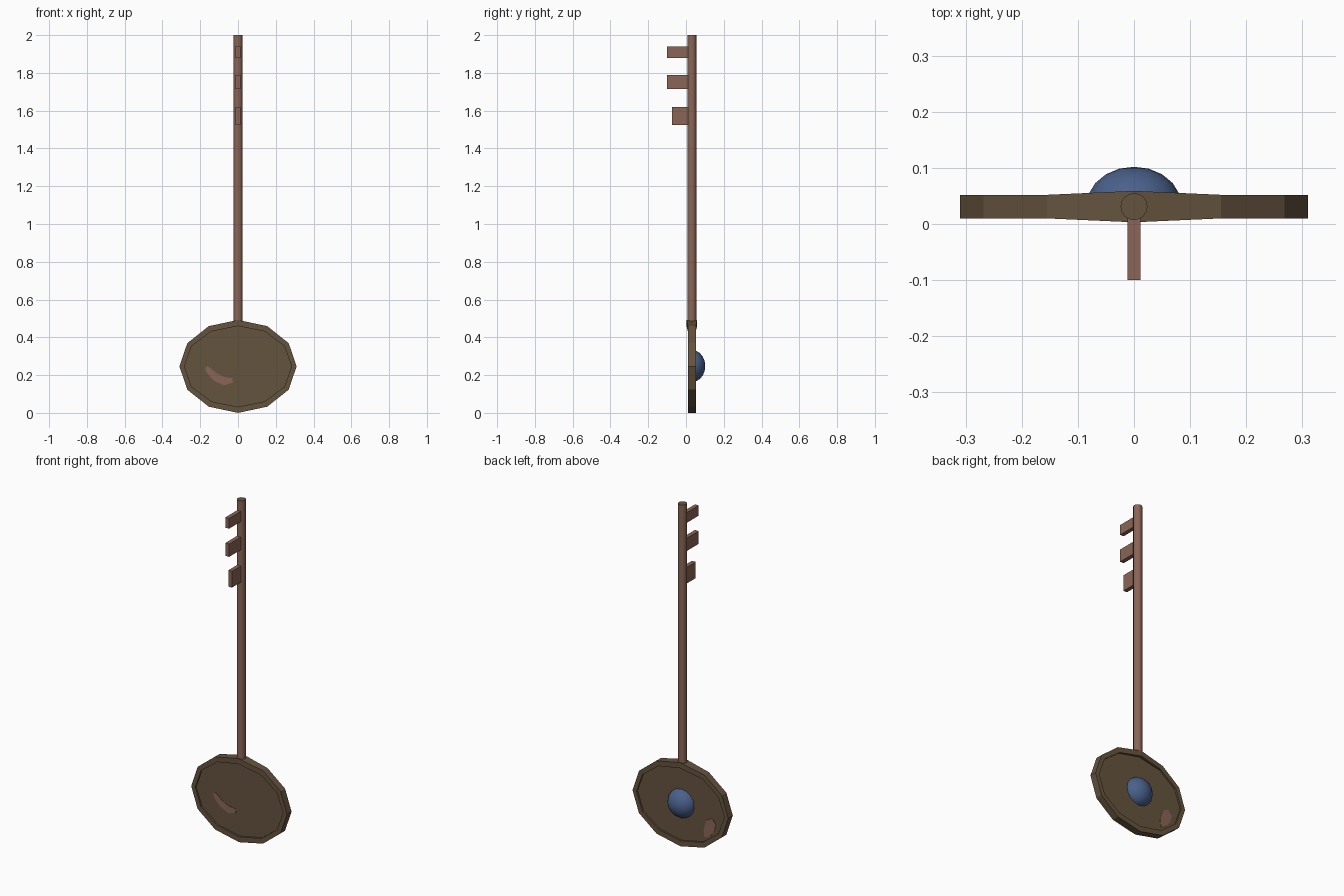
import bpy, bmesh, math
from mathutils import Matrix

if "Cube" in bpy.data.objects:
    bpy.data.objects.remove(bpy.data.objects["Cube"])


def srgb(*c):
    return [((v / 255 + 0.055) / 1.055) ** 2.4 for v in c] + [1.0]


def material(name, *c):
    m = bpy.data.materials.new(name)
    m.diffuse_color = srgb(*c)
    m.use_nodes = True
    m.node_tree.nodes["Principled BSDF"].inputs["Base Color"].default_value = m.diffuse_color
    return m


COPPER = material("copper brown", 138, 102, 86)
OLIVE = material("dark olive brown", 101, 84, 62)
BLUE = material("slate blue", 74, 97, 140)

MID_Y = 0.031          # middle plane of the key
CZ, RX, RZ = 0.246, 0.31, 0.246


def finish(bm, name, mats, smooth=False):
    bmesh.ops.recalc_face_normals(bm, faces=bm.faces)
    me = bpy.data.meshes.new(name)
    bm.to_mesh(me)
    bm.free()
    ob = bpy.data.objects.new(name, me)
    bpy.context.collection.objects.link(ob)
    for m in mats:
        me.materials.append(m)
    if smooth:
        bpy.ops.object.select_all(action='DESELECT')
        bpy.context.view_layer.objects.active = ob
        ob.select_set(True)
        bpy.ops.object.shade_smooth_by_angle(angle=math.radians(40))
    return ob


# Twelve-sided oval bow: raised rim, recessed floors, swollen at the shaft joint
def bow():
    bm = bmesh.new()
    n = 12

    def ring(rx, rz, half, swell):
        vs = []
        for i in range(n):
            a = math.pi / 2 + 2 * math.pi * i / n
            y = half + (swell if i == 0 and half > 0 else -swell if i == 0 else 0)
            vs.append(bm.verts.new((rx * math.cos(a), MID_Y + y, CZ + rz * math.sin(a))))
        return vs

    ix, iz = RX - 0.026, RZ - 0.032
    rings = [ring(ix, iz, -0.011, 0), ring(ix, iz, -0.021, 0.007),
             ring(RX, RZ, -0.021, 0.007), ring(RX, RZ, 0.021, 0.007),
             ring(ix, iz, 0.021, 0.007), ring(ix, iz, 0.011, 0)]
    for a, b in zip(rings, rings[1:]):
        for i in range(n):
            j = (i + 1) % n
            bm.faces.new((a[i], a[j], b[j], b[i]))
    bm.faces.new(rings[0])
    bm.faces.new(rings[-1])
    finish(bm, "bow", [OLIVE])


# Long round shaft with an olive end cap
def shaft():
    bm = bmesh.new()
    z0, z1 = 0.465, 2.0
    bmesh.ops.create_cone(bm, cap_ends=True, segments=16, radius1=0.024, radius2=0.024,
                          depth=z1 - z0, matrix=Matrix.Translation((0, MID_Y, (z0 + z1) / 2)))
    bm.normal_update()
    for f in bm.faces:
        f.material_index = 1 if f.normal.z > 0.9 else 0
    finish(bm, "shaft", [COPPER, OLIVE], True)


# Rectangular tooth reaching forward from the shaft
def tooth(name, y0, z0, z1):
    bm = bmesh.new()
    y1 = 0.02
    bmesh.ops.create_cube(bm, size=1, matrix=Matrix.Translation((0, (y0 + y1) / 2, (z0 + z1) / 2))
                          @ Matrix.Diagonal((0.024, y1 - y0, z1 - z0, 1)))
    finish(bm, name, [COPPER])


# Flattened domed stone on the back
def stone():
    bm = bmesh.new()
    bmesh.ops.create_uvsphere(bm, u_segments=16, v_segments=10, radius=1)
    bmesh.ops.transform(bm, verts=bm.verts, matrix=Matrix.Translation((0, 0.032, CZ + 0.002))
                        @ Matrix.Diagonal((0.085, 0.07, 0.085, 1))
                        @ Matrix.Rotation(math.pi / 2, 4, 'X'))
    bmesh.ops.bisect_plane(bm, geom=bm.verts[:] + bm.edges[:] + bm.faces[:],
                           plane_co=(0, 0.036, 0), plane_no=(0, -1, 0), clear_outer=True)
    finish(bm, "stone", [BLUE], True)


# Thin worn patch lying on a bow floor
def patch(name, pts, y0, y1):
    bm = bmesh.new()
    a = [bm.verts.new((x, y0, z)) for x, z in pts]
    b = [bm.verts.new((x, y1, z)) for x, z in pts]
    bm.faces.new(a)
    bm.faces.new(b)
    for i in range(len(pts)):
        j = (i + 1) % len(pts)
        bm.faces.new((a[i], a[j], b[j], b[i]))
    finish(bm, name, [COPPER])


bow()
shaft()
tooth("upper_tooth", -0.1, 1.88, 1.94)
tooth("middle_tooth", -0.1, 1.715, 1.79)
tooth("lower_tooth", -0.073, 1.525, 1.62)
stone()
patch("front_worn_patch",
      [(-.175, .24), (-.16, .247), (-.117, .212), (-.075, .19), (-.03, .184),
       (-.027, .16), (-.075, .146), (-.127, .17), (-.165, .21)], MID_Y - 0.013, MID_Y - 0.010)
patch("back_worn_patch",
      [(-.16, .19), (-.20, .213), (-.225, .18), (-.213, .14), (-.185, .105),
       (-.15, .087), (-.145, .13)], MID_Y + 0.010, MID_Y + 0.013)
